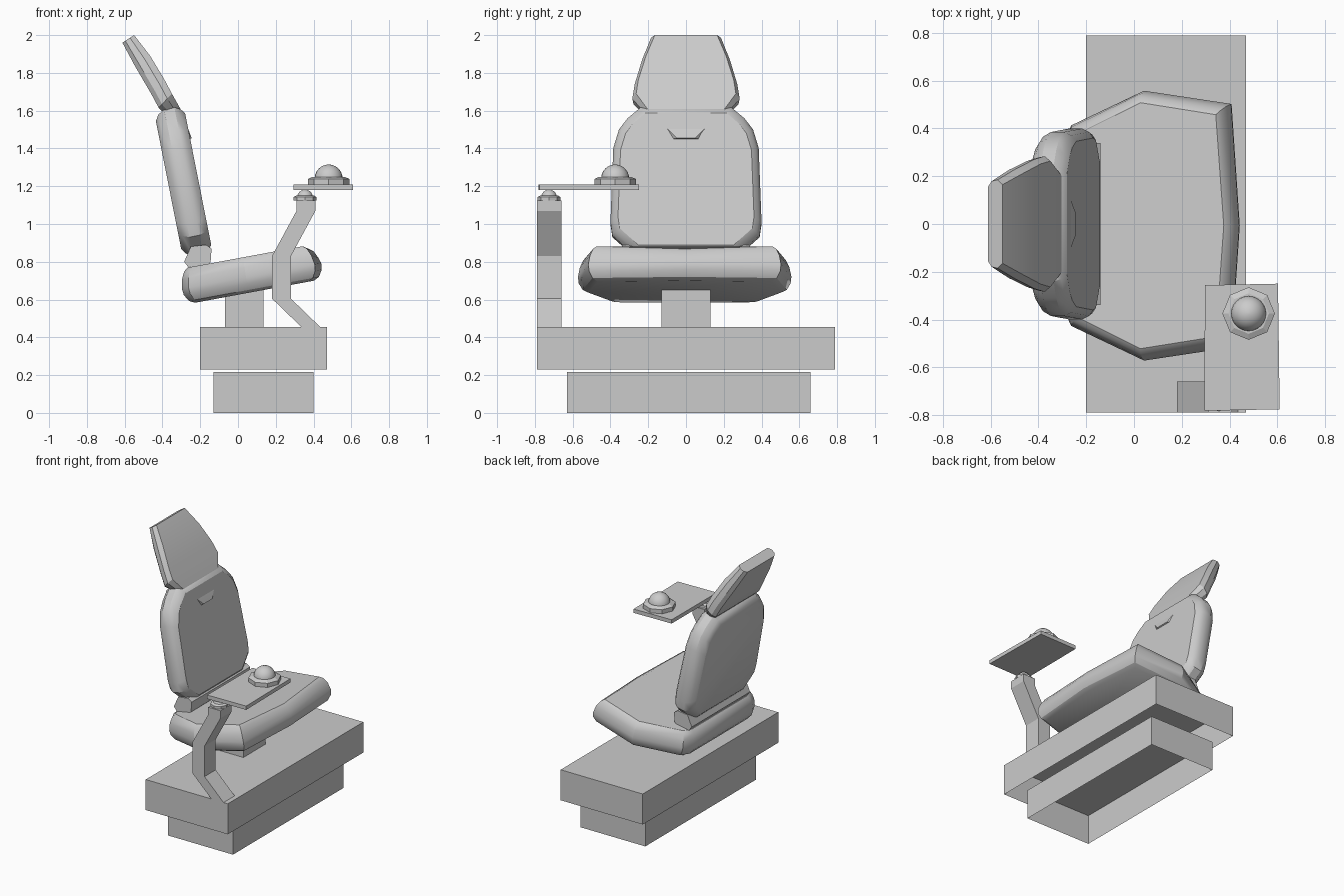
import bpy, bmesh, math
from mathutils import Vector

if "Cube" in bpy.data.objects:
    bpy.data.objects.remove(bpy.data.objects["Cube"])


def loft(name, rings, smooth=True, open_start=False, angle=30):
    """Skin a list of equal-length closed rings and cap the ends."""
    bm = bmesh.new()
    rows = [[bm.verts.new(p) for p in ring] for ring in rings]
    n = len(rows[0])
    for a, b in zip(rows, rows[1:]):
        for i in range(n):
            j = (i + 1) % n
            bm.faces.new((a[i], a[j], b[j], b[i]))
    if not open_start:
        bm.faces.new(rows[0][::-1])
    bm.faces.new(rows[-1])
    bmesh.ops.recalc_face_normals(bm, faces=bm.faces)
    me = bpy.data.meshes.new(name)
    bm.to_mesh(me)
    bm.free()
    ob = bpy.data.objects.new(name, me)
    bpy.context.collection.objects.link(ob)
    if smooth:
        bpy.ops.object.select_all(action='DESELECT')
        bpy.context.view_layer.objects.active = ob
        ob.select_set(True)
        bpy.ops.object.shade_smooth_by_angle(angle=math.radians(angle))
    return ob


def box(name, x, y, z, open_bottom=False):
    return loft(name, [[(x[0], y[0], h), (x[1], y[0], h), (x[1], y[1], h), (x[0], y[1], h)]
                       for h in z], smooth=False, open_start=open_bottom)


def prism(name, profile, y0, y1, smooth=False):
    return loft(name, [[(x, y, z) for x, z in profile] for y in (y0, y1)], smooth)


def turned(name, centre, levels, sides, smooth=False):
    """Stack of regular polygons given as (radius, z)."""
    cx, cy = centre
    return loft(name, [[(cx + r * math.cos(2 * math.pi * i / sides),
                         cy + r * math.sin(2 * math.pi * i / sides), z)
                        for i in range(sides)] for r, z in levels], smooth)


def dome(name, centre, z, r, sides=24):
    arc = [math.radians(a) for a in (0, 15, 30, 45, 60, 75, 87)]
    return turned(name, centre, [(r * math.cos(a), z + r * math.sin(a)) for a in arc],
                  sides, True)


def cushion(name, half, levels, place, size):
    """Padded slab: half outline (u, y>=0) is mirrored, inset at each level (w, inset)."""
    outline = half + [(u, -y) for u, y in reversed(half) if y > 0]
    rings = [[place(u * (1 - d / size[0]), y * (1 - d / size[1]), w) for u, y in outline]
             for w, d in levels]
    return loft(name, rings)


# Stepped base, hollow underneath
box("lower_base", (-0.13, 0.40), (-0.63, 0.66), (0, 0.217), True)
box("upper_base", (-0.20, 0.47), (-0.79, 0.79), (0.23, 0.455), True)
box("seat_post", (-0.07, 0.135), (-0.13, 0.13), (0.455, 0.70))

# Seat cushion, tipped up toward the front edge
T = math.radians(10.5)


def seat_place(u, y, w):
    if y == 0 and w > 0 and u > 0:
        w -= 0.02
    return Vector((0.07 + u * math.cos(T) - w * math.sin(T), y - 0.007,
                   0.735 + u * math.sin(T) + w * math.cos(T)))


cushion("seat",
        [(0.375, 0), (0.34, 0.51), (-0.03, 0.565), (-0.34, 0.42), (-0.375, 0.35)],
        [(-0.095, 0.055), (-0.08, 0.025), (-0.045, 0.004), (-0.01, 0),
         (0.04, 0.01), (0.078, 0.028), (0.095, 0.05)],
        seat_place, (0.375, 0.565))

# Backrest, leaning back
B = math.radians(11.2)


def back_place(t, y, w):
    return Vector((-0.285 - t * math.sin(B) + w * math.cos(B), y,
                   1.2 + t * math.cos(B) + w * math.sin(B)))


cushion("backrest",
        [(-0.37, 0.28), (-0.27, 0.39), (-0.20, 0.40), (0.20, 0.385),
         (0.30, 0.355), (0.36, 0.31), (0.42, 0.24)],
        [(-0.08, 0.05), (-0.06, 0.02), (-0.025, 0), (0.03, 0), (0.06, 0.015), (0.08, 0.04)],
        back_place, (0.40, 0.40))

# Hinge bar between seat and backrest
prism("hinge_bar", [(-0.285, 0.80), (-0.255, 0.76), (-0.17, 0.765), (-0.145, 0.80),
                    (-0.14, 0.87), (-0.17, 0.89), (-0.25, 0.88)], -0.34, 0.34, True)

# Headrest: rows of front point, back point and half width
rows = [((-0.55, 2.00), (-0.612, 1.96), 0.185),
        ((-0.465, 1.89), (-0.545, 1.835), 0.232),
        ((-0.39, 1.765), (-0.46, 1.69), 0.272),
        ((-0.35, 1.69), (-0.42, 1.615), 0.284),
        ((-0.305, 1.61), (-0.37, 1.565), 0.225),
        ((-0.245, 1.455), (-0.275, 1.44), 0.07)]
rings = []
for f, b, h in rows:
    f, b = Vector(f), Vector(b)
    section = [(0, -h + 0.02), (0.35, -h), (0.75, -h + 0.006), (1, -h + 0.03)]
    section += [(s, -y) for s, y in reversed(section)]
    rings.append([(f.lerp(b, s).x, y, f.lerp(b, s).y) for s, y in section])
loft("headrest", rings)

# Cranked support arm
prism("arm", [(0.335, 0.455), (0.435, 0.455), (0.28, 0.605), (0.28, 0.83), (0.41, 1.07),
              (0.41, 1.125), (0.31, 1.125), (0.31, 1.07), (0.18, 0.83), (0.18, 0.605)][::-1],
      -0.79, -0.66)

# Swivel joint under the console
turned("swivel_collar", (0.355, -0.725), [(0.06, 1.125), (0.06, 1.143), (0.045, 1.152)], 8)
dome("swivel_ball", (0.355, -0.725), 1.14, 0.042)

# Console plate, turned slightly
plate = [(0.295, -0.782), (0.61, -0.776), (0.603, -0.25), (0.297, -0.256)]
loft("console_plate", [[(x, y, z) for x, y in plate] for z in (1.18, 1.208)], smooth=False)

# Trackball
turned("trackball_ring", (0.48, -0.375), [(0.11, 1.208), (0.11, 1.238), (0.085, 1.25)], 8)
dome("trackball", (0.48, -0.375), 1.241, 0.074)
